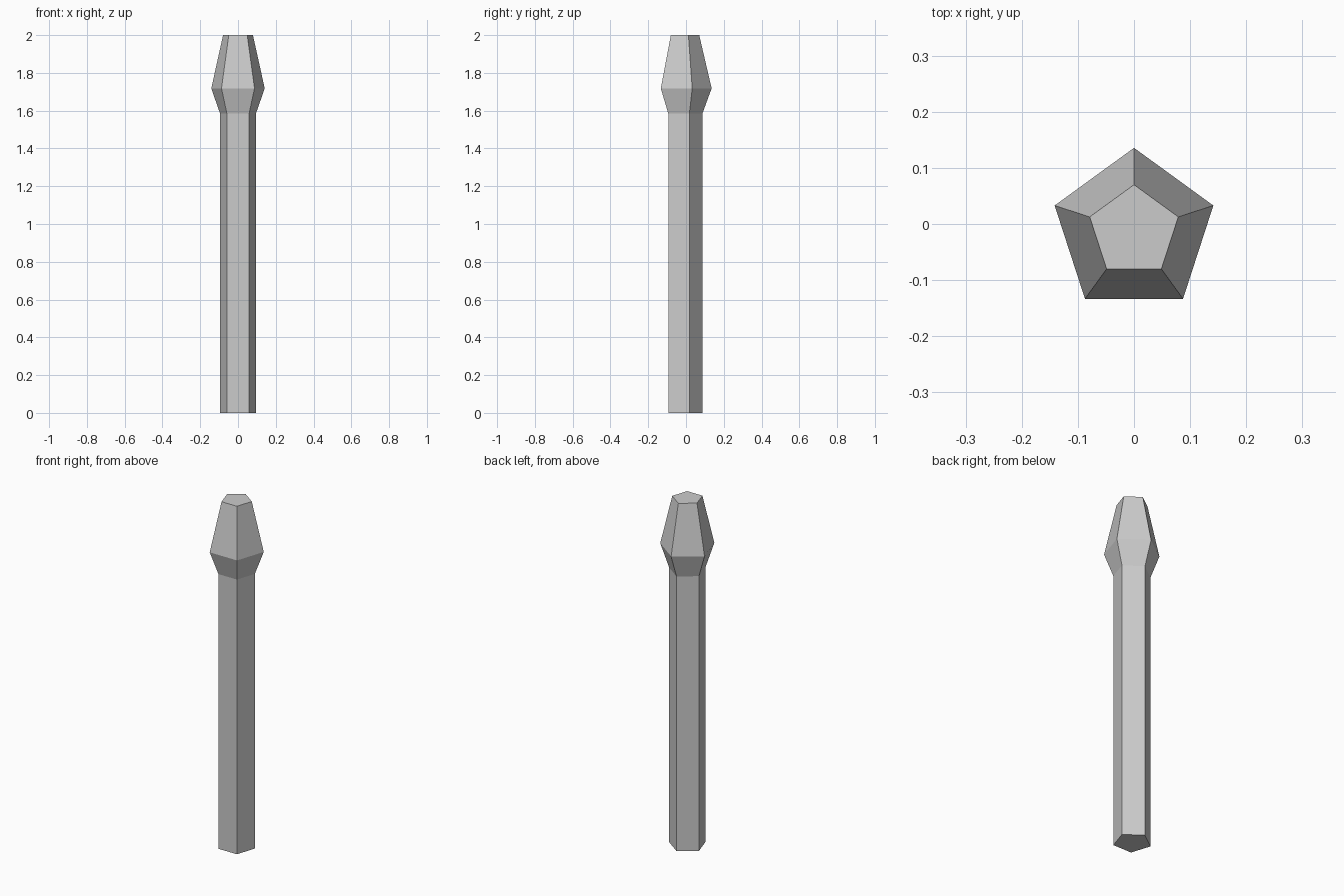
import bpy, bmesh
from math import sin, cos, tau

if "Cube" in bpy.data.objects:
    bpy.data.objects.remove(bpy.data.objects["Cube"])

SIDES = 5
CENTRE_Y = -0.013  # puts the pentagon's bounding box on y = 0


def pentagon_loft(name, profile):
    """Flat-faced capped body lofted through (radius, z) pentagon rings."""
    bm = bmesh.new()
    rings = [[bm.verts.new((r * sin(-tau * i / SIDES),
                            CENTRE_Y + r * cos(tau * i / SIDES), z))
              for i in range(SIDES)] for r, z in profile]
    for low, high in zip(rings, rings[1:]):
        for i in range(SIDES):
            j = (i + 1) % SIDES
            bm.faces.new((low[i], low[j], high[j], high[i]))
    bm.faces.new(rings[0][::-1])
    bm.faces.new(rings[-1])
    bmesh.ops.recalc_face_normals(bm, faces=bm.faces)
    mesh = bpy.data.meshes.new(name)
    bm.to_mesh(mesh)
    bm.free()
    obj = bpy.data.objects.new(name, mesh)
    bpy.context.collection.objects.link(obj)
    return obj


# Straight shaft with flared, tapering head, one continuous body
pentagon_loft("post", [(0.1, 0), (0.1, 1.585), (0.1487, 1.718), (0.083, 2.0)])
